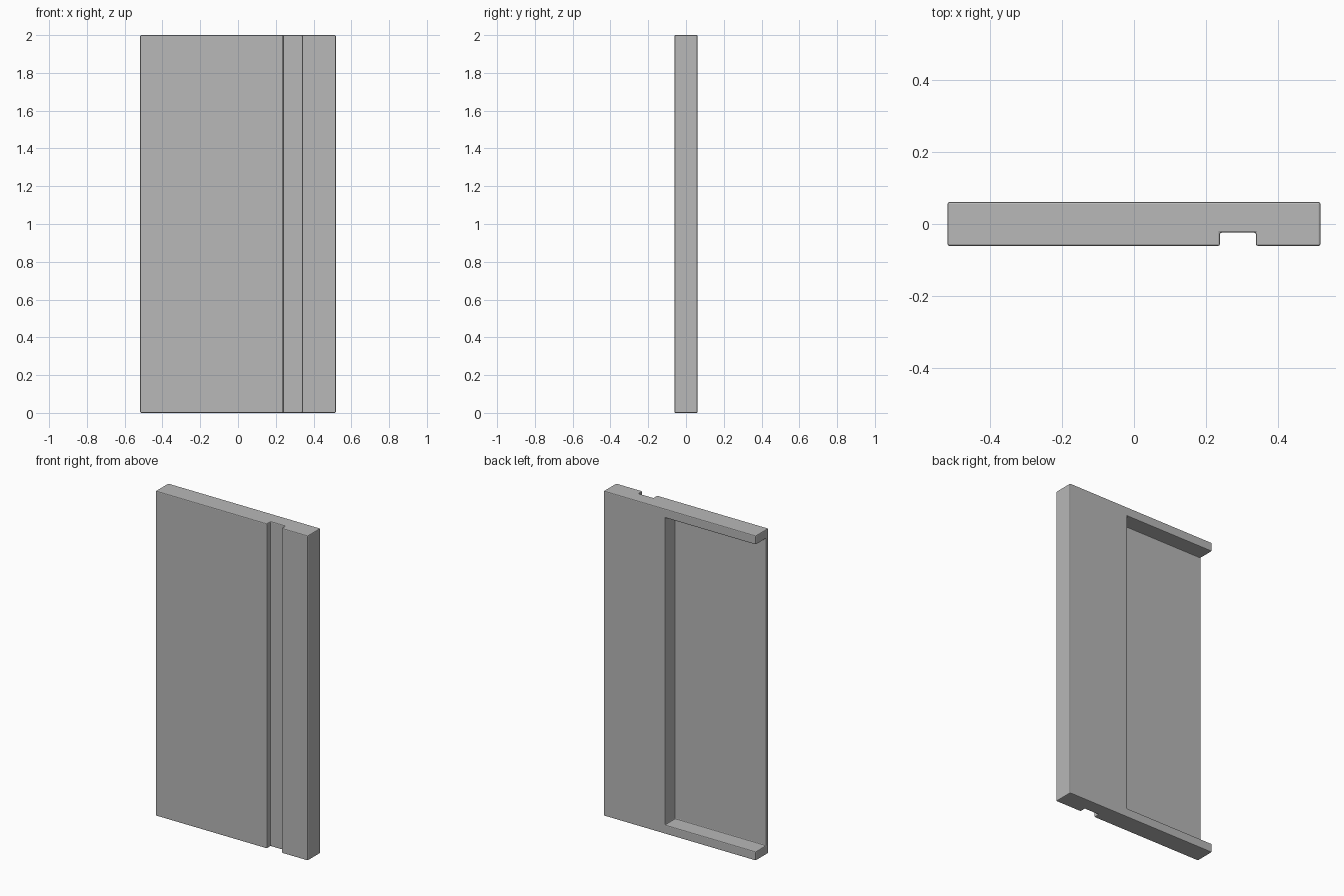
import bpy
import bmesh
from math import radians

cube = bpy.data.objects.get("Cube")
if cube:
    bpy.data.objects.remove(cube, do_unlink=True)

HALF_W, HALF_D, HEIGHT = 0.518, 0.061, 2.0
GROOVE_L, GROOVE_R, GROOVE_Y = 0.239, 0.339, -0.024
RECESS_X, RECESS_Y, RIM = 0.10, -0.037, 0.055

grey = bpy.data.materials.new("plain grey")
grey.use_nodes = True
colour = (0.48, 0.48, 0.48, 1)
grey.diffuse_color = colour
grey.node_tree.nodes["Principled BSDF"].inputs["Base Color"].default_value = colour


def prism(name, outline, z0, z1):
    """Extrude a plan outline (x, y) upward from z0 to z1."""
    bm = bmesh.new()
    base = bm.faces.new([bm.verts.new((x, y, z0)) for x, y in outline])
    top = bmesh.ops.extrude_face_region(bm, geom=[base])["geom"]
    verts = [v for v in top if isinstance(v, bmesh.types.BMVert)]
    bmesh.ops.translate(bm, verts=verts, vec=(0, 0, z1 - z0))
    bmesh.ops.recalc_face_normals(bm, faces=bm.faces)
    mesh = bpy.data.meshes.new(name)
    bm.to_mesh(mesh)
    bm.free()
    mesh.materials.append(grey)
    obj = bpy.data.objects.new(name, mesh)
    bpy.context.collection.objects.link(obj)
    return obj


# Slab with a full-height groove in the front
panel = prism("panel", [
    (-HALF_W, -HALF_D), (GROOVE_L, -HALF_D), (GROOVE_L, GROOVE_Y),
    (GROOVE_R, GROOVE_Y), (GROOVE_R, -HALF_D), (HALF_W, -HALF_D),
    (HALF_W, HALF_D), (-HALF_W, HALF_D)], 0, HEIGHT)

# Back recess, open at the right edge
cutter = prism("recess_cutter", [
    (-HALF_W - 0.1, RECESS_Y), (RECESS_X, RECESS_Y),
    (RECESS_X, HALF_D + 0.1), (-HALF_W - 0.1, HALF_D + 0.1)],
    RIM, HEIGHT - RIM)
cutter.hide_render = True
cutter.hide_viewport = True

cut = panel.modifiers.new("recess", 'BOOLEAN')
cut.operation = 'DIFFERENCE'
cut.solver = 'EXACT'
cut.object = cutter

# Slightly eased edges
ease = panel.modifiers.new("eased edges", 'BEVEL')
ease.width = 0.005
ease.segments = 2
ease.limit_method = 'ANGLE'
ease.angle_limit = radians(40)

# Apply the modifiers and drop the cutter
bpy.context.view_layer.update()
depsgraph = bpy.context.evaluated_depsgraph_get()
finished = bpy.data.meshes.new_from_object(panel.evaluated_get(depsgraph))
panel.modifiers.clear()
panel.data = finished
bpy.data.objects.remove(cutter, do_unlink=True)
